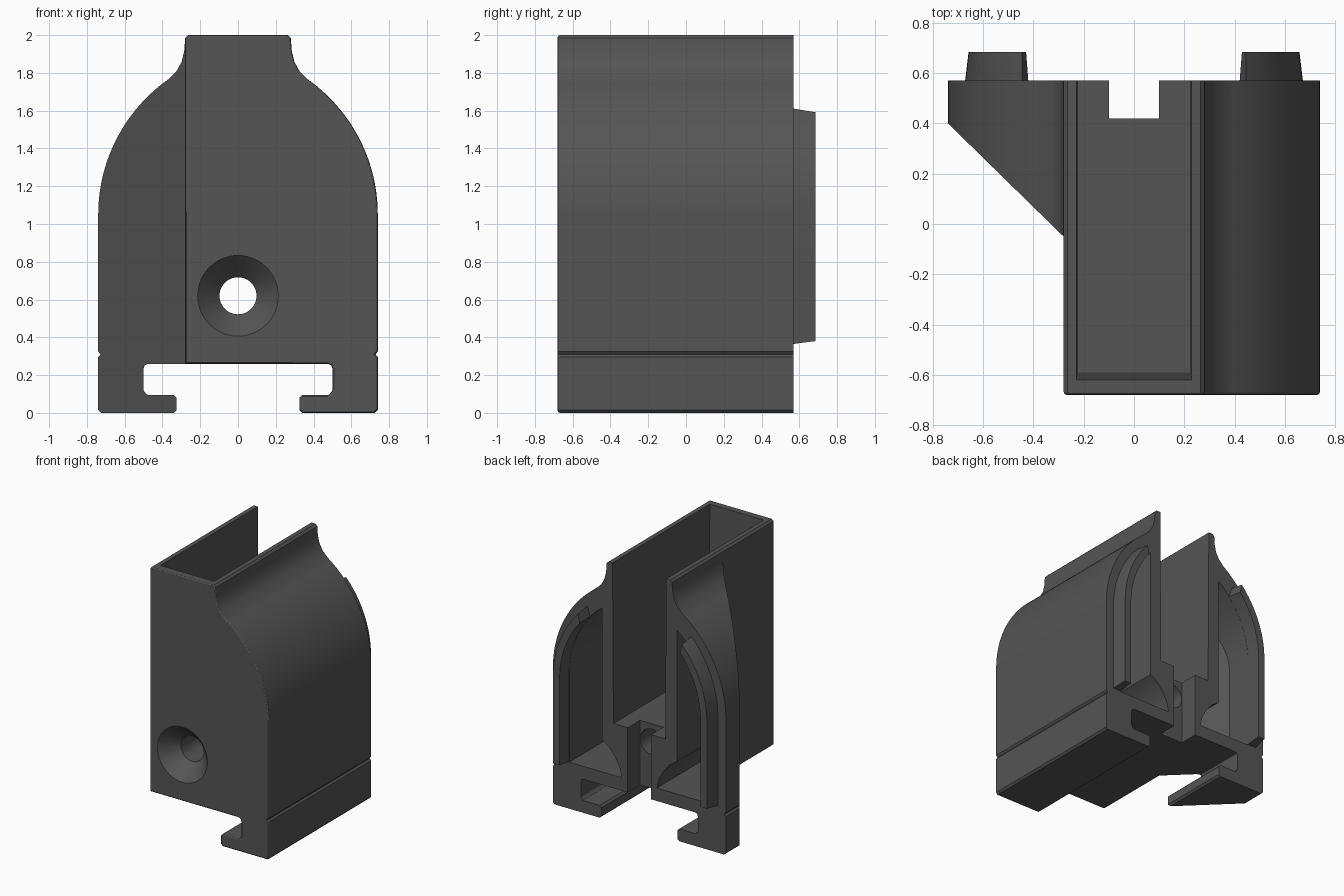
import bpy, bmesh
from math import cos, sin, acos, pi, radians

if "Cube" in bpy.data.objects:
    bpy.data.objects.remove(bpy.data.objects["Cube"])

FRONT, BACK = -0.68, 0.57
CX, CZ, R = -0.136, 1.05, 0.876      # shoulder arc centre and radius


def arc(r, a0, a1, n=20):
    return [(CX + r * cos(a0 + (a1 - a0) * i / n), CZ + r * sin(a0 + (a1 - a0) * i / n))
            for i in range(n + 1)]


def prism(name, pts, lo, hi, axis='y', pts2=None):
    """Loft a 2D outline along y (x,z points) or z (x,y points)."""
    def place(p, h):
        return (p[0], h, p[1]) if axis == 'y' else (p[0], p[1], h)
    bm = bmesh.new()
    a = [bm.verts.new(place(p, lo)) for p in pts]
    b = [bm.verts.new(place(p, hi)) for p in (pts2 or pts)]
    bm.faces.new(a)
    bm.faces.new(b[::-1])
    for i in range(len(a)):
        j = (i + 1) % len(a)
        bm.faces.new((a[i], b[i], b[j], a[j]))
    bmesh.ops.recalc_face_normals(bm, faces=bm.faces)
    me = bpy.data.meshes.new(name)
    bm.to_mesh(me)
    bm.free()
    ob = bpy.data.objects.new(name, me)
    bpy.context.collection.objects.link(ob)
    return ob


def rod(name, y0, y1, r0, r1):
    n = 48
    ring = lambda r: [(r * cos(2 * pi * i / n), 0.62 + r * sin(2 * pi * i / n)) for i in range(n)]
    return prism(name, ring(r0), y0, y1, 'y', ring(r1))


def rect(x, y0, y1):
    return [(-x, y0), (x, y0), (x, y1), (-x, y1)]


def boolean(ob, cutter):
    m = ob.modifiers.new("cut", 'BOOLEAN')
    m.operation, m.solver, m.object = 'DIFFERENCE', 'EXACT', cutter
    bpy.context.view_layer.objects.active = ob
    bpy.ops.object.modifier_apply(modifier=m.name)
    bpy.data.objects.remove(cutter)


def flip(pts):
    return [(-x, z) for x, z in pts]


# outer shell: neck, shoulder, side with V groove, foot and rail slot
half = [(.265, 2), (.28, 1.985), (.284, 1.92), (.298, 1.86), (.325, 1.81)]
half += arc(R, acos((.37 - CX) / R), 0, 28)
half += [(.74, .325), (.728, .31), (.74, .295), (.74, .015), (.725, 0), (.34, 0),
         (.325, .015), (.325, .08), (.34, .095), (.475, .095), (.482, .097), (.498, .115),
         (.5, .122), (.5, .235), (.493, .253), (.475, .26)]
shell = prism("housing", half + flip(half)[::-1], FRONT, BACK)

# left side cut away, leaving a diagonal wing at the back
boolean(shell, prism("wing_cut", [(-.28, -1), (-.28, -.05), (-.74, .4), (-.9, .557), (-.9, -1)],
                     -1, 3, 'z'))

# softened front edges
bm = bmesh.new()
bm.from_mesh(shell.data)
edges = [e for e in bm.edges if all(abs(v.co.y - FRONT) < 1e-4 for v in e.verts)
         and any(abs(f.normal.y) < .5 for f in e.link_faces)]
bmesh.ops.bevel(bm, geom=edges, offset=.014, segments=3, profile=.5, affect='EDGES',
                clamp_overlap=True)
bm.to_mesh(shell.data)
bm.free()

# central channel, thicker at the foot of its front wall, and the notch in its floor
boolean(shell, prism("channel_cut", rect(.222, -.59, 1), .76, 2.1, 'z', rect(.23, -.622, 1)))
boolean(shell, prism("notch_cut", rect(.1, .42, 1), -.5, 1, 'z'))

# hollow side cavities, undercutting the channel floor
cav = arc(R - .14, acos((.32 - CX) / (R - .14)), 0)
cav += [(.60, .36), (.15, .36), (.17, .44), (.21, .51), (.26, .57), (.32, .61)]
boolean(shell, prism("right_cavity", cav, -.62, 1))
left = prism("left_cavity", flip(cav), -.62, 1)
boolean(left, prism("cavity_limit", [(-.05, -1), (-.05, .05), (-.28, .05), (-.9, .657), (-.9, -1)],
                    -1, 3, 'z'))
boolean(shell, left)

# countersunk screw hole
boolean(shell, rod("screw_hole", -1, 1, .098, .098))
boolean(shell, rod("countersink", FRONT - .012, FRONT + .13, .225, .09))


# alignment tongues following the shoulder on the rear face
def tongue(r_out, r_in, a_out, a_in, bottom):
    a, b = arc(r_out, radians(a_out), 0), arc(r_in, 0, radians(a_in))
    return a + [(CX + r_out, bottom), (CX + r_in, bottom)] + b


base, tip = tongue(.808, .737, 44, 41, .365), tongue(.794, .738, 43, 40, .38)
right_t = prism("right_tongue", base, BACK - .002, .685, 'y', tip)
left_t = prism("left_tongue", flip(base), BACK - .002, .685, 'y', flip(tip))

# dark plastic, smooth shading with crisp edges and flat large faces
plastic = bpy.data.materials.new("dark_plastic")
plastic.diffuse_color = (.09, .09, .09, 1)
plastic.use_nodes = True
plastic.node_tree.nodes["Principled BSDF"].inputs["Base Color"].default_value = plastic.diffuse_color
bpy.ops.object.select_all(action='DESELECT')
for ob in (shell, right_t, left_t):
    ob.data.materials.clear()
    ob.data.materials.append(plastic)
    for p in ob.data.polygons:
        p.material_index = 0
    ob.select_set(True)
bpy.context.view_layer.objects.active = shell
bpy.ops.object.shade_smooth_by_angle(angle=radians(25))
wn = shell.modifiers.new("even_shading", 'WEIGHTED_NORMAL')
wn.keep_sharp = True
wn.weight = 100
